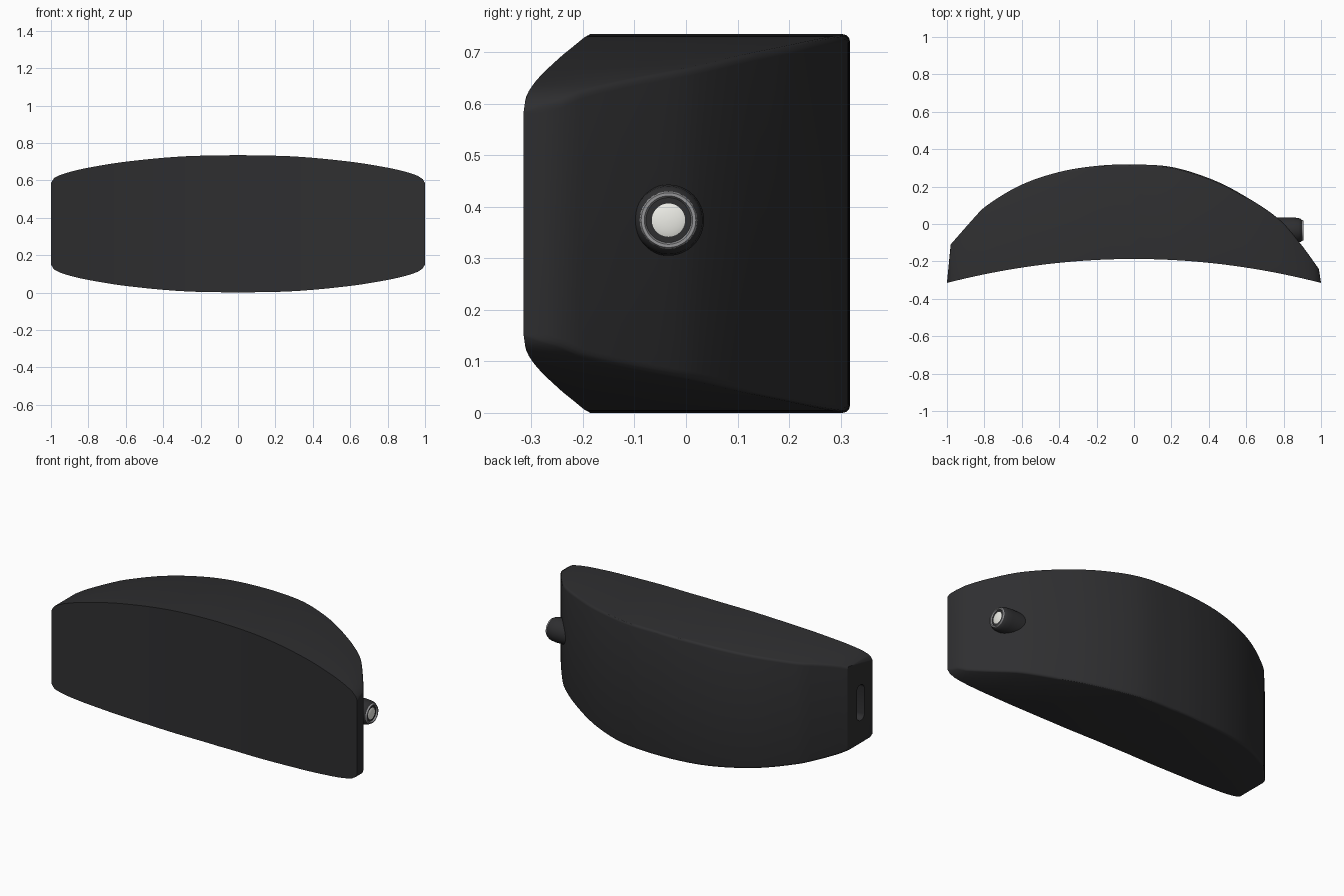
import bpy, bmesh, math

if "Cube" in bpy.data.objects:
    bpy.data.objects.remove(bpy.data.objects["Cube"])


def material(name, rgb):
    m = bpy.data.materials.new(name)
    m.diffuse_color = (*rgb, 1)
    m.use_nodes = True
    m.node_tree.nodes["Principled BSDF"].inputs["Base Color"].default_value = m.diffuse_color
    return m


BLACK = material("black_plastic", (0.028, 0.028, 0.03))
METAL = material("grey_metal", (0.3, 0.3, 0.31))
WHITE = material("white_lens", (0.85, 0.85, 0.8))


def curve(pts, x):
    """Smooth interpolation through (x, value) points."""
    n = len(pts)
    i = max(k for k in range(n - 1) if pts[k][0] <= x + 1e-9)

    def slope(k):
        a, b = pts[max(k - 1, 0)], pts[min(k + 1, n - 1)]
        return (b[1] - a[1]) / (b[0] - a[0])
    (x0, y0), (x1, y1) = pts[i], pts[i + 1]
    d = x1 - x0
    t = (x - x0) / d
    return ((2*t**3 - 3*t*t + 1) * y0 + (t**3 - 2*t*t + t) * d * slope(i)
            + (3*t*t - 2*t**3) * y1 + (t**3 - t*t) * d * slope(i + 1))


def make_object(name, verts, faces, mat):
    mesh = bpy.data.meshes.new(name)
    mesh.from_pydata(verts, [], faces)
    bm = bmesh.new()
    bm.from_mesh(mesh)
    bmesh.ops.recalc_face_normals(bm, faces=bm.faces)
    bm.to_mesh(mesh)
    bm.free()
    mesh.materials.append(mat)
    ob = bpy.data.objects.new(name, mesh)
    bpy.context.collection.objects.link(ob)
    return ob


def smooth(ob, deg=30):
    bpy.ops.object.select_all(action='DESELECT')
    ob.select_set(True)
    bpy.context.view_layer.objects.active = ob
    bpy.ops.object.shade_smooth_by_angle(angle=math.radians(deg))


def loft(name, rings, mat):
    """Skin a row of equal rings and cap both ends."""
    n = len(rings[0])
    verts = [p for r in rings for p in r]
    faces = [(i*n + j, i*n + (j+1) % n, (i+1)*n + (j+1) % n, (i+1)*n + j)
             for i in range(len(rings) - 1) for j in range(n)]
    faces += [tuple(range(n)), tuple(range(len(verts) - n, len(verts)))]
    return make_object(name, verts, faces, mat)


# Body: rectangular sections with rounded rear corners, lofted along x
BACK = [(-.98, -.109), (-.853, .035), (-.8, .09), (-.612, .205), (-.4, .278), (-.185, .312),
        (0, .318), (.2, .305), (.4, .245), (.56, .168), (.78, .022), (.9, -.118), (.988, -.24)]
HALF_HEIGHT = [(0, .3675), (.3, .36), (.6, .332), (.8, .3), (.9, .277), (.96, .257),
               (.985, .242), (1, .217)]
MID = .3675


def back_y(x):
    if x < -.98:
        return -.313 + (x + 1) / .02 * .204
    if x > .988:
        return -.24 - (x - .988) / .012 * .073
    return curve(BACK, x)


def section(x):
    front, back = -.187 - .128 * x * x, back_y(x)
    h = curve(HALF_HEIGHT, abs(x))
    r = min(.014, (back - front) * .4)
    ring = [(x, front, MID - h)]
    for s, angles in ((-1, (0, 30, 60, 90)), (1, (90, 60, 30, 0))):
        for a in map(math.radians, angles):
            ring.append((x, back - r + r * math.sin(a), MID + s * (h - r + r * math.cos(a))))
    return ring + [(x, front, MID + h)]


xs = [-1, -.995, -.99, -.985] + [-.98 + i * 1.968 / 72 for i in range(73)] + [.994, 1]
body = loft("body", [section(x) for x in xs], BLACK)

# Charging slot in the left end
slot = []
for i in range(24):
    a = 2 * math.pi * (i + .5) / 24
    slot.append((-.217 + .031 * math.cos(a),
                 MID + .031 * math.sin(a) + math.copysign(.075, math.sin(a))))
cutter = loft("slot_cutter", [[(x, y, z) for y, z in slot] for x in (-1.1, -.92)], BLACK)
cut = body.modifiers.new("slot", 'BOOLEAN')
cut.operation, cut.solver, cut.object = 'DIFFERENCE', 'EXACT', cutter
bpy.context.view_layer.objects.active = body
bpy.ops.object.modifier_apply(modifier="slot")
bpy.data.objects.remove(cutter)
smooth(body)


# Button on the right side: turned parts about the x axis
def turned(name, profile, mat):
    rings = [[(x, -.034 + r * math.cos(2*math.pi*k/48), .374 + r * math.sin(2*math.pi*k/48))
              for k in range(48)] for x, r in profile]
    smooth(loft(name, rings, mat), 40)


turned("button_housing", [(.72, .069), (.85, .069), (.88, .066), (.892, .061), (.897, .056)], BLACK)
turned("button_ring", [(.88, .056), (.9, .056), (.905, .053), (.905, .047), (.893, .042)], METAL)
turned("button_lens", [(.88, .0425)] + [(.888 + .014 * math.sin(a), .0425 * math.cos(a))
       for a in (math.radians(d) for d in range(0, 90, 11))], WHITE)
